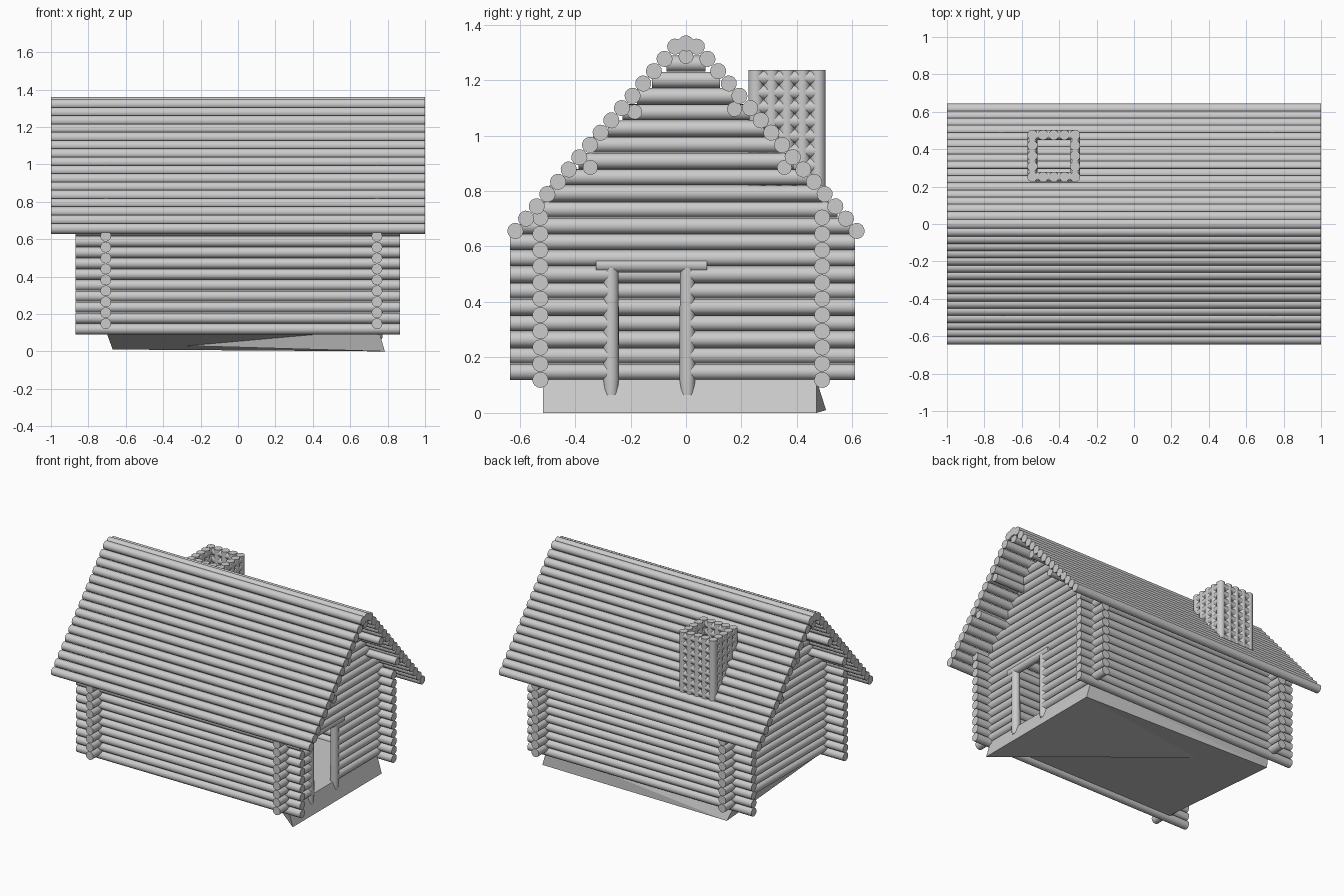
import bpy, math
from mathutils import Vector

cube = bpy.data.objects.get("Cube")
if cube:
    bpy.data.objects.remove(cube, do_unlink=True)

grey = bpy.data.materials.new("weathered grey")
grey.use_nodes = True
COLOUR = (0.6, 0.6, 0.6, 1)
grey.diffuse_color = COLOUR
grey.node_tree.nodes["Principled BSDF"].inputs["Base Color"].default_value = COLOUR

R = 0.029        # log radius
PITCH = 0.0585   # log spacing
SIDES = 14


def build(name, verts, faces, smooth=True):
    mesh = bpy.data.meshes.new(name)
    mesh.from_pydata(verts, [], faces)
    mesh.materials.append(grey)
    obj = bpy.data.objects.new(name, mesh)
    bpy.context.collection.objects.link(obj)
    if smooth:
        bpy.ops.object.select_all(action='DESELECT')
        obj.select_set(True)
        bpy.context.view_layer.objects.active = obj
        bpy.ops.object.shade_smooth_by_angle(angle=math.radians(35))
    return obj


def add_turned(verts, faces, start, end, rings):
    """Add a capped turned shape; rings are (fraction along axis, radius)."""
    a, b = Vector(start), Vector(end)
    axis = (b - a).normalized()
    u = axis.orthogonal().normalized()
    v = axis.cross(u)
    base = len(verts)
    for t, r in rings:
        c = a.lerp(b, t)
        for k in range(SIDES):
            ang = math.tau * k / SIDES
            verts.append(c + r * (math.cos(ang) * u + math.sin(ang) * v))
    for j in range(len(rings) - 1):
        for k in range(SIDES):
            n = (k + 1) % SIDES
            p = base + j * SIDES
            faces.append((p + k, p + n, p + SIDES + n, p + SIDES + k))
    faces.append(tuple(base + k for k in reversed(range(SIDES))))
    top = base + (len(rings) - 1) * SIDES
    faces.append(tuple(top + k for k in range(SIDES)))


def logs(name, spans, radius=R):
    verts, faces = [], []
    for start, end in spans:
        add_turned(verts, faces, start, end, [(0, radius), (1, radius)])
    return build(name, verts, faces)


# Long side walls
for name, y in (("front_wall", -0.525), ("back_wall", 0.491)):
    rows = [0.119 + PITCH * i for i in range(11)]
    logs(name, [((-0.87, y, z), (0.867, y, z)) for z in rows])

# Gable walls, narrowing under the roof, with a door gap at +x
DOOR_FRONT, DOOR_BACK = -0.27, 0.005
for name, x in (("left_gable", 0.743), ("right_gable", -0.707)):
    spans = []
    for i in range(20):
        z = 0.148 + PITCH * i
        if z < 0.63:
            y0, y1 = -0.635, 0.61
        else:
            y1 = 0.615 * (1.337 - z) / 0.68
            y0 = -y1
        if x > 0 and z < 0.51:
            spans += [((x, y0, z), (x, DOOR_FRONT, z)), ((x, DOOR_BACK, z), (x, y1, z))]
        else:
            spans.append(((x, y0, z), (x, y1, z)))
    logs(name, spans)

# Door frame
for name, y in (("door_post_front", DOOR_FRONT), ("door_post_back", DOOR_BACK)):
    verts, faces = [], []
    add_turned(verts, faces, (0.746, y, 0.065), (0.746, y, 0.53),
               [(0, 0.025), (0.12, 0.029), (1, 0.027)])
    build(name, verts, faces)
logs("door_lintel", [((0.748, -0.325, 0.533), (0.748, 0.075, 0.533))], 0.027)

# Roof slopes, ridge log and beams below
for name, s in (("front_roof", -1), ("back_roof", 1)):
    courses = [(s * (0.615 - 0.0384 * i), 0.656 + 0.0443 * i) for i in range(16)]
    logs(name, [((-1, y, z), (1, y, z)) for y, z in courses])
logs("ridge_log", [((-1, 0, 1.332), (1, 0, 1.332))])
beams = [(0, 1.285), (-0.185, 1.085), (0.175, 1.095), (-0.345, 0.885), (0.355, 0.885)]
logs("roof_beams", [((-0.99, y, z), (0.99, y, z)) for y, z in beams], 0.027)

# Chimney: a square ring of upright poles crossed by stacked level poles
X0, X1, Y0, Y1 = -0.543, -0.315, 0.252, 0.476
poles = []
for i in range(5):
    for j in range(5):
        if i in (0, 4) or j in (0, 4):
            x, y = X0 + (X1 - X0) * i / 4, Y0 + (Y1 - Y0) * j / 4
            poles.append(((x, y, 0.76), (x, y, 1.237)))
logs("chimney_uprights", poles, 0.0275)
courses = []
for i in range(9):
    z = 0.788 + 0.0525 * i
    courses += [((X0, y, z), (X1, y, z)) for y in (Y0, Y1)]
    courses += [((x, Y0, z), (x, Y1, z)) for x in (X0, X1)]
logs("chimney_courses", courses, 0.026)

# Foundation: floor slab with a crumpled underside and a skirt that drops at +x and +y
corners = [(-0.71, -0.515, 0.12), (0.75, -0.515, 0.12), (0.75, 0.47, 0.12), (-0.71, 0.47, 0.12)]
skirt = [(0.785, -0.515, 0), (0.785, 0.47, 0), (-0.67, 0.505, 0.01)]
dent = [(-0.27, 0.29, 0.03)]
build("foundation", corners + skirt + dent,
      [(0, 1, 2, 3), (1, 4, 5, 2), (2, 5, 6), (2, 6, 3), (3, 6, 0),
       (1, 0, 7), (4, 1, 7), (5, 4, 7), (6, 5, 7), (0, 6, 7)], smooth=False)
